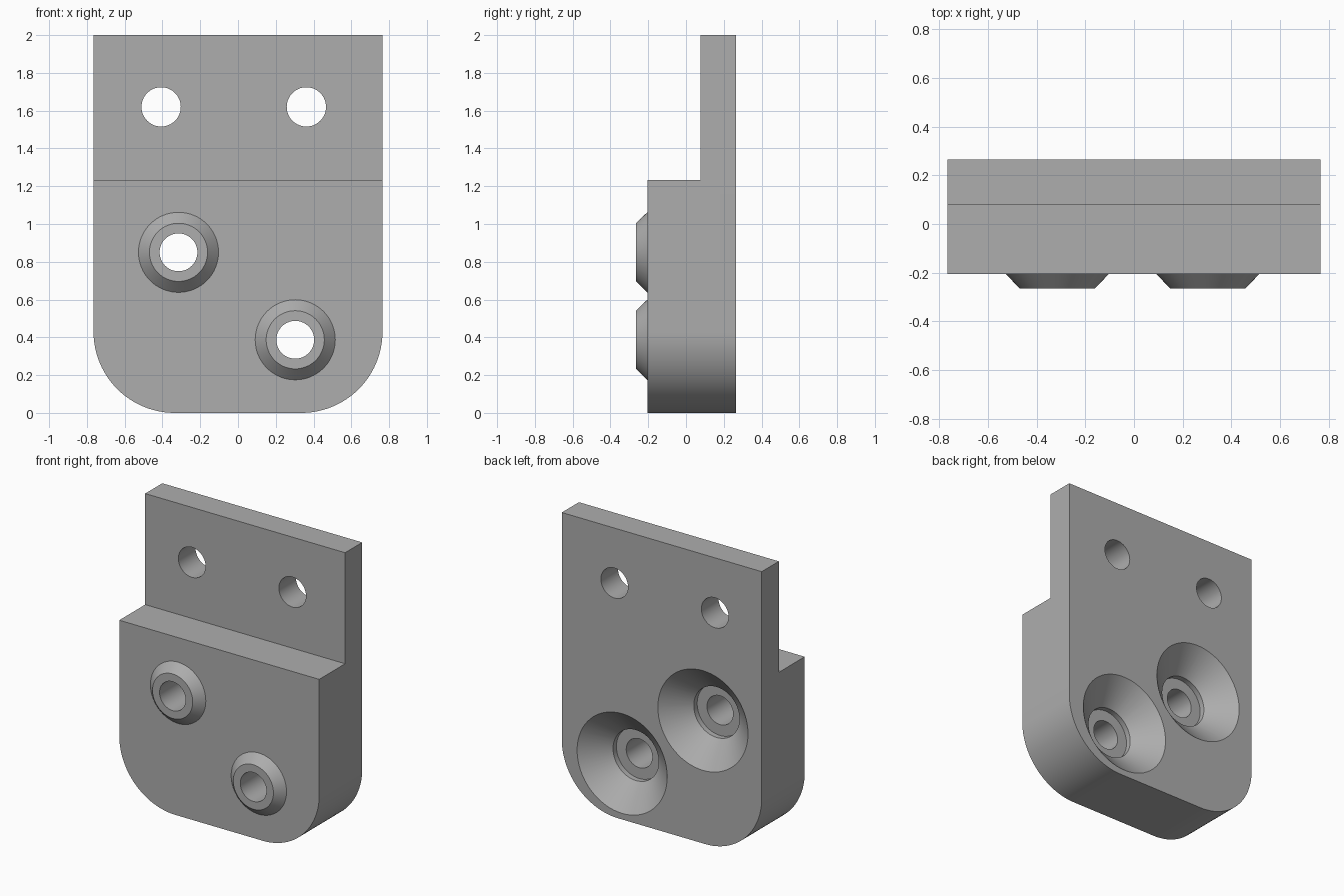
import bpy, bmesh, math

if "Cube" in bpy.data.objects:
    bpy.data.objects.remove(bpy.data.objects["Cube"])

W, BACK, FRONT, STEP_Y, STEP_Z = 0.765, 0.265, -0.205, 0.078, 1.232
CORNER = 0.43
SEG = 64

grey = bpy.data.materials.new("grey_metal")
grey.diffuse_color = (0.42, 0.42, 0.42, 1)
grey.use_nodes = True
grey.node_tree.nodes["Principled BSDF"].inputs["Base Color"].default_value = grey.diffuse_color


def finish(name, bm):
    bmesh.ops.recalc_face_normals(bm, faces=bm.faces[:])
    me = bpy.data.meshes.new(name)
    bm.to_mesh(me)
    bm.free()
    me.materials.append(grey)
    ob = bpy.data.objects.new(name, me)
    bpy.context.collection.objects.link(ob)
    return ob


def prism(name, outline, y0, y1):
    """Extrude an x-z outline along y."""
    bm = bmesh.new()
    face = bm.faces.new([bm.verts.new((x, y0, z)) for x, z in outline])
    ext = bmesh.ops.extrude_face_region(bm, geom=[face])
    verts = [g for g in ext["geom"] if isinstance(g, bmesh.types.BMVert)]
    bmesh.ops.translate(bm, verts=verts, vec=(0, y1 - y0, 0))
    return finish(name, bm)


def turned(name, cx, cz, profile):
    """Solid of revolution about a y-parallel axis; profile is (radius, y)."""
    bm = bmesh.new()
    rings = []
    for r, y in profile:
        rings.append([bm.verts.new((cx + r * math.cos(2 * math.pi * i / SEG), y,
                                    cz + r * math.sin(2 * math.pi * i / SEG)))
                      for i in range(SEG)])
    for a, b in zip(rings, rings[1:]):
        for i in range(SEG):
            j = (i + 1) % SEG
            bm.faces.new((a[i], a[j], b[j], b[i]))
    bm.faces.new(rings[0])
    bm.faces.new(rings[-1])
    return finish(name, bm)


def combine(body, tool, operation):
    mod = body.modifiers.new(operation.lower(), 'BOOLEAN')
    mod.operation = operation
    mod.solver = 'EXACT'
    mod.object = tool
    bpy.context.view_layer.objects.active = body
    bpy.ops.object.modifier_apply(modifier=mod.name)
    bpy.data.objects.remove(tool, do_unlink=True)


# Bracket body with rounded lower corners
outline = [(-W, 2.0)]
for cx, start in ((-W + CORNER, math.pi), (W - CORNER, 1.5 * math.pi)):
    for i in range(25):
        a = start + i / 24 * math.pi / 2
        outline.append((cx + CORNER * math.cos(a), CORNER + CORNER * math.sin(a)))
outline.append((W, 2.0))
body = prism("bracket_body", outline, FRONT, BACK)

# Step that thins the upper flange
step = [(-1, STEP_Z), (1, STEP_Z), (1, 2.2), (-1, 2.2)]
combine(body, prism("step_cutter", step, -0.5, STEP_Y), 'DIFFERENCE')

# Front bosses, rear countersinks and their through holes
for x, z in ((-0.315, 0.85), (0.303, 0.387)):
    boss = [(0.212, FRONT + 0.03), (0.212, FRONT), (0.154, -0.265)]
    combine(body, turned("boss", x, z, boss), 'UNION')
    sink = [(0.175, STEP_Y), (0.175, 0.115), (0.345, BACK), (0.345, BACK + 0.1)]
    combine(body, turned("countersink_cutter", x, z, sink), 'DIFFERENCE')
    combine(body, turned("hole_cutter", x, z, [(0.1, -0.4), (0.1, 0.4)]), 'DIFFERENCE')

# Mounting holes in the upper flange
for x in (-0.407, 0.362):
    combine(body, turned("hole_cutter", x, 1.62, [(0.104, -0.4), (0.104, 0.4)]), 'DIFFERENCE')

bpy.ops.object.select_all(action='DESELECT')
body.select_set(True)
bpy.context.view_layer.objects.active = body
bpy.ops.object.shade_smooth_by_angle(angle=math.radians(25))
